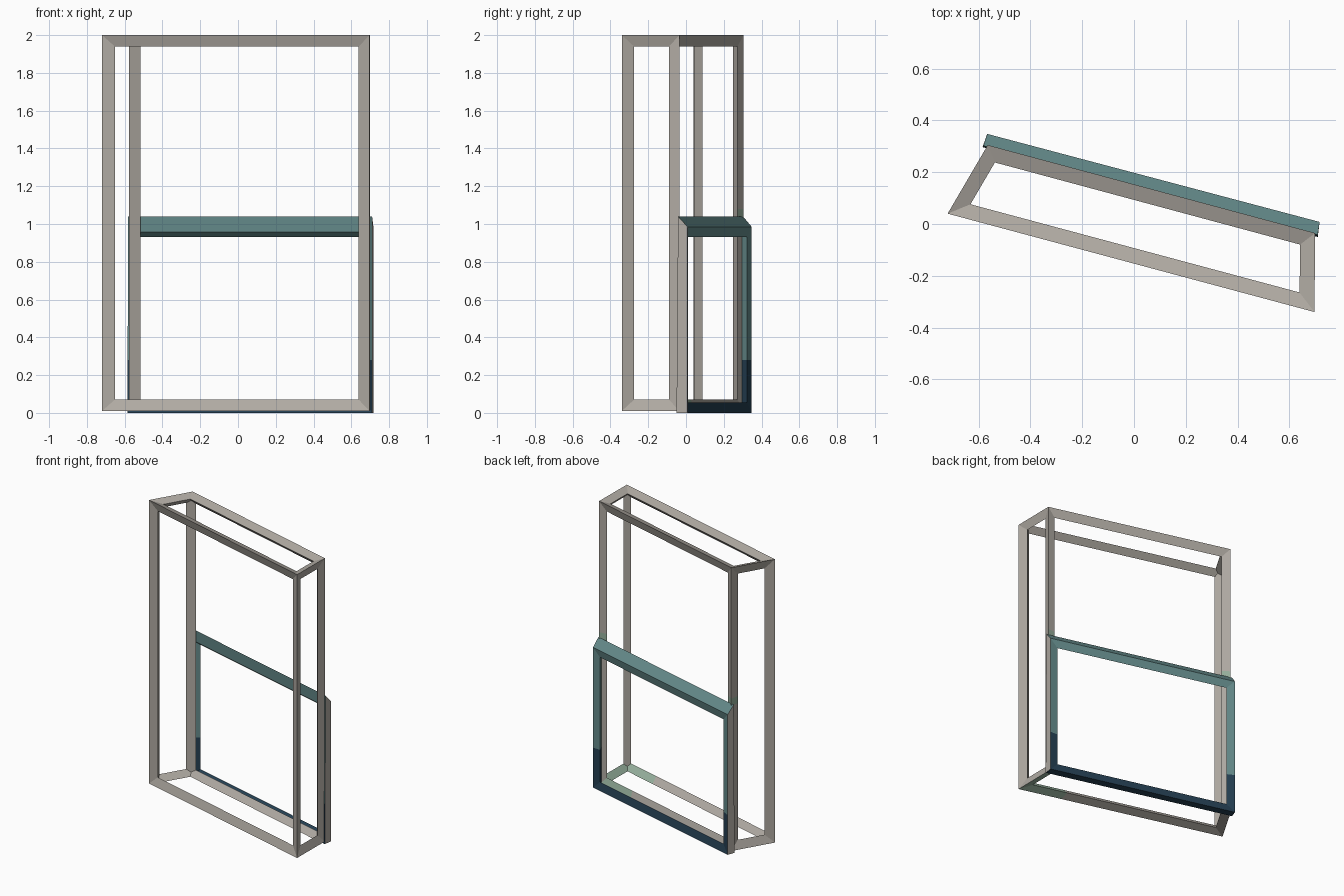
import bpy, bmesh
from mathutils import Vector

if "Cube" in bpy.data.objects:
    bpy.data.objects.remove(bpy.data.objects["Cube"])


def material(name, rgb):
    m = bpy.data.materials.new(name)
    m.diffuse_color = (*rgb, 1)
    m.use_nodes = True
    m.node_tree.nodes["Principled BSDF"].inputs["Base Color"].default_value = m.diffuse_color
    return m


MATS = [material("warm_grey", (.44, .41, .37)),
        material("teal", (.13, .26, .26)),
        material("navy", (.018, .05, .085)),
        material("pale_green", (.31, .44, .34))]


def finish(name, bm, rule, cuts):
    """Cut colour borders, colour the faces by rule and make the object."""
    for co, no in cuts:
        bmesh.ops.bisect_plane(bm, geom=bm.verts[:] + bm.edges[:] + bm.faces[:],
                               plane_co=co, plane_no=no)
    bmesh.ops.recalc_face_normals(bm, faces=bm.faces[:])
    bm.normal_update()
    for f in bm.faces:
        f.material_index = rule(f)
    me = bpy.data.meshes.new(name)
    bm.to_mesh(me)
    bm.free()
    for m in MATS:
        me.materials.append(m)
    ob = bpy.data.objects.new(name, me)
    bpy.context.collection.objects.link(ob)


# Main cage: every edge of a skewed box becomes a kite-section bar
T = .04
plan = [(-.72, .04), (.697, -.34), (.70, -.035), (-.565, .305)]
P = {(i, k): Vector((*plan[i], (.01, 2.0)[k])) for i in range(4) for k in (0, 1)}


def neighbours(c):
    i, k = c
    return [((i + 1) % 4, k), ((i - 1) % 4, k), (i, 1 - k)]


bm = bmesh.new()
outer, inner = {}, {}
for c, p in P.items():
    outer[c] = bm.verts.new(p)
    inner[c] = bm.verts.new(p + sum(((P[n] - p).normalized() * T
                                     for n in neighbours(c)), Vector()))
loops = [[(i, k) for i in range(4)] for k in (0, 1)]
loops += [[(i, 0), ((i + 1) % 4, 0), ((i + 1) % 4, 1), (i, 1)] for i in range(4)]
for loop in loops:
    inset = []
    for c in loop:
        q = P[c].copy()
        for n in neighbours(c):
            q += (P[n] - P[c]).normalized() * T * (1.5 if n in loop else .5)
        inset.append(bm.verts.new(q))
    for a in range(4):
        b = (a + 1) % 4
        bm.faces.new((outer[loop[a]], outer[loop[b]], inset[b], inset[a]))
        bm.faces.new((inset[a], inset[b], inner[loop[b]], inner[loop[a]]))


def cage_colour(f):
    c = f.calc_center_median()
    back = c.y + .2685 * c.x > .06
    if back and 1.03 < c.z < 1.08 and f.normal.y > 0:
        return 3
    if c.z < .08 and c.x > .4 and f.normal.y > -.2 and f.normal.x < .5:
        return 3
    return 0


finish("main_frame", bm, cage_colour,
       [((0, 0, 1.03), (0, 0, 1)), ((0, 0, 1.08), (0, 0, 1)), ((.4, 0, 0), (1, 0, 0))])

# Lower back frame: a four-sided ring standing just behind the cage
left, right = Vector((-.567, .348, 0)), Vector((.717, .008, 0))
u = (right - left).normalized()
n = Vector((-u.y, u.x, 0))
up = Vector((0, 0, 1))
bm = bmesh.new()
rings = []
for base, front, su, z, front_z, sz in (
        (left, (-.585, .297), 1, 0, 0, 1), (right, (.71, -.05), -1, 0, 0, 1),
        (right, (.71, -.042), -1, .985, 1.04, -1), (left, (-.582, .302), 1, .985, 1.04, -1)):
    p = base + up * z
    d = u * su + up * sz
    pts = [Vector((*front, front_z)), p, p + d * .055 - n * .012, p + d * .028 - n * .045]
    rings.append([bm.verts.new(q) for q in pts])
side_faces = set()
for a in range(4):
    r, s = rings[a], rings[(a + 1) % 4]
    for j in range(4):
        bm.faces.new((r[j], s[j], s[(j + 1) % 4], r[(j + 1) % 4]))


def panel_colour(f):
    c = f.calc_center_median()
    if abs(f.normal.x) > .6 and (c.x > .69 or c.x < -.56):
        return 0
    return 2 if c.z < .28 else 1


finish("lower_back_frame", bm, panel_colour, [((0, 0, .28), (0, 0, 1))])
